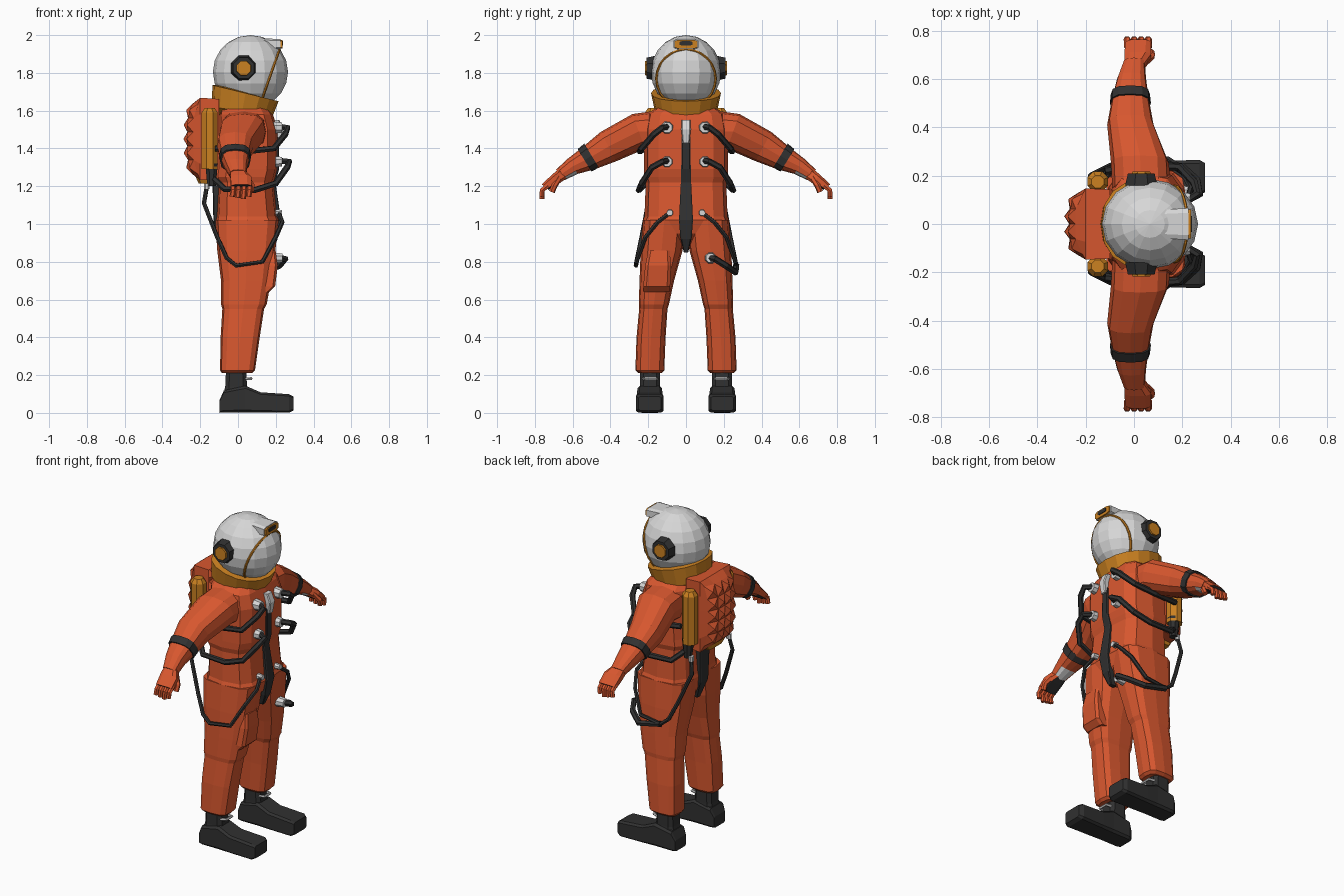
import bpy, bmesh, math
from math import cos, sin, pi
from mathutils import Vector, Matrix

if "Cube" in bpy.data.objects:
    bpy.data.objects.remove(bpy.data.objects["Cube"])


def material(name, r, g, b):
    m = bpy.data.materials.new(name)
    m.use_nodes = True
    m.diffuse_color = (r, g, b, 1)
    m.node_tree.nodes["Principled BSDF"].inputs["Base Color"].default_value = (r, g, b, 1)
    return m


SUIT = material("suit_orange", .68, .095, .028)
GOLD = material("trim_gold", .6, .22, .015)
DARK = material("rubber_black", .03, .03, .03)
WHITE = material("shell_white", .68, .68, .68)
SIDES = (("left", 1), ("right", -1))


def finish(name, bm, *mats):
    bmesh.ops.recalc_face_normals(bm, faces=bm.faces)
    me = bpy.data.meshes.new(name)
    bm.to_mesh(me)
    bm.free()
    ob = bpy.data.objects.new(name, me)
    bpy.context.collection.objects.link(ob)
    for m in mats:
        me.materials.append(m)
    return ob


def power(v, e):
    return math.copysign(abs(v) ** e, v)


def loft(name, sections, *mats, n=12, e=.6, turn=0):
    """Skin rounded-box rings, each given as centre, u axis and v axis."""
    bm = bmesh.new()
    rings = []
    for c, u, v in sections:
        angles = [2 * pi * (i + turn) / n for i in range(n)]
        rings.append([bm.verts.new(c + u * power(cos(a), e) + v * power(sin(a), e)) for a in angles])
    for a, b in zip(rings, rings[1:]):
        for i in range(n):
            j = (i + 1) % n
            bm.faces.new((a[i], a[j], b[j], b[i]))
    bm.faces.new(rings[0])
    bm.faces.new(rings[-1])
    return finish(name, bm, *mats)


def level(x0, x1, y0, y1, z, z1=None):
    """Ring seen from above; z at x0 and z1 at x1 allow a tilt."""
    z1 = z if z1 is None else z1
    return (Vector(((x0 + x1) / 2, (y0 + y1) / 2, (z + z1) / 2)),
            Vector(((x1 - x0) / 2, 0, (z1 - z) / 2)), Vector((0, (y1 - y0) / 2, 0)))


def box(name, mat, *levels):
    return loft(name, [level(*l) for l in levels], mat, n=8, e=.3, turn=.5)


def rod(name, mat, start, end, r0, r1=None, n=8):
    start, end = Vector(start), Vector(end)
    q = (end - start).to_track_quat('Z', 'Y')
    u, v = q @ Vector((1, 0, 0)), q @ Vector((0, 1, 0))
    r1 = r1 or r0
    return loft(name, [(start, u * r0, v * r0), (end, u * r1, v * r1)], mat, n=n, e=1, turn=.5)


def tube(name, mat, s, r, *pts):
    cu = bpy.data.curves.new(name, 'CURVE')
    cu.dimensions = '3D'
    cu.bevel_depth, cu.bevel_resolution, cu.use_fill_caps = r, 1, True
    sp = cu.splines.new('POLY')
    sp.points.add(len(pts) - 1)
    for p, (x, y, z) in zip(sp.points, pts):
        p.co = (x, y * s, z, 1)
    sp.use_smooth = False
    cu.materials.append(mat)
    ob = bpy.data.objects.new(name, cu)
    bpy.context.collection.objects.link(ob)


def paint(ob, rule):
    for p in ob.data.polygons:
        if rule(p.center, p.normal):
            p.material_index = 1


# Torso with jacket hem and waist seam
torso = [(-.07, .13, .07, .87), (-.11, .2, .2, .95), (-.12, .22, .228, 1.02), (-.115, .21, .22, 1.04),
         (-.105, .19, .213, 1.22), (-.12, .2, .222, 1.25), (-.115, .21, .222, 1.29),
         (-.105, .21, .22, 1.5), (-.1, .185, .205, 1.58), (-.09, .15, .14, 1.63)]
loft("torso", [level(a, b, -h, h, z) for a, b, h, z in torso], SUIT)
box("front_zip", DARK, (.14, .18, -.012, .012, .85), (.17, .21, -.03, .03, .92), (.2, .228, -.038, .038, 1.02),
    (.17, .199, -.028, .028, 1.22), (.18, .218, -.026, .026, 1.29), (.18, .218, -.024, .024, 1.46))
box("zip_clasp", WHITE, (.19, .23, -.018, .018, 1.43), (.19, .24, -.026, .026, 1.5), (.17, .22, -.024, .024, 1.55))
box("back_strap", DARK, (-.09, -.05, -.015, .015, .87), (-.13, -.09, -.04, .04, .98), (-.135, -.09, -.05, .05, 1.2))

# Collar, tilted forward
loft("collar", [level(-.11, .16, -.12, .12, 1.58, 1.545), level(-.14, .185, -.165, .165, 1.62, 1.575),
                level(-.135, .215, -.185, .185, 1.735, 1.65), level(-.1, .17, -.15, .15, 1.735, 1.66)],
     GOLD, n=16, e=.9)

# Helmet, visor rim and brow lamp
bm = bmesh.new()
bmesh.ops.create_uvsphere(bm, u_segments=16, v_segments=10, radius=1)
bm.transform(Matrix.Translation((.066, 0, 1.805)) @ Matrix.Diagonal((.199, .186, .195, 1)))
finish("helmet", bm, WHITE)
rim = [(.166 + .054 * cos(a), .157 * sin(a), 1.77 + .154 * cos(a)) for a in [pi * i / 12 for i in range(25)]]
tube("visor_rim", GOLD, 1, .007, *rim)
X, Y, Z = Vector((1, 0, 0)), Vector((0, 1, 0)), Vector((0, 0, 1))


def along_x(x, hw, z0, z1):
    return Vector((x, 0, (z0 + z1) / 2)), Y * hw, Z * (z1 - z0) / 2


loft("brow_cover", [along_x(.1, .06, 1.92, 1.985), along_x(.225, .068, 1.925, 1.98)], WHITE, n=8, e=.4, turn=.5)
loft("brow_frame", [along_x(.2, .06, 1.925, 1.972), along_x(.235, .062, 1.928, 1.976)], GOLD, n=8, e=.4, turn=.5)
loft("brow_lamp", [along_x(.22, .035, 1.945, 1.968), along_x(.239, .035, 1.945, 1.968)], DARK, n=8, e=.4, turn=.5)

# Quilted backpack: a curved grid, drawn forward, with puffed cells
bm = bmesh.new()
bmesh.ops.create_grid(bm, x_segments=4, y_segments=5, size=1)
for v in bm.verts:
    a, b = v.co.x, v.co.y
    v.co = (-.268 + .03 * a ** 4 + .025 * b ** 4, .125 * a, 1.45 + .185 * b)
cells = bm.faces[:]
for x, grow in ((-.2, 1.18), (-.1, .97)):
    rim = [ed for ed in bm.edges if ed.is_boundary]
    new = bmesh.ops.extrude_edge_only(bm, edges=rim)["geom"]
    for v in new:
        if isinstance(v, bmesh.types.BMVert):
            v.co = (x, v.co.y * grow, 1.45 + (v.co.z - 1.45) * grow)
bmesh.ops.recalc_face_normals(bm, faces=bm.faces)
if cells[0].normal.x > 0:
    bmesh.ops.reverse_faces(bm, faces=bm.faces)
bmesh.ops.poke(bm, faces=cells, offset=.022)
finish("backpack", bm, SUIT)
box("backpack_base", GOLD, (-.21, -.11, -.07, .07, 1.215), (-.23, -.11, -.09, .09, 1.26))

for side, s in SIDES:
    # Legs
    leg = [(-.085, .075, .13, .25, .21), (-.095, .09, .115, .268, .225), (-.092, .115, .108, .262, .4),
           (-.083, .138, .098, .248, .55), (-.09, .152, .09, .25, .575), (-.09, .175, .063, .246, .7),
           (-.11, .198, .018, .24, .86), (-.12, .215, .002, .228, 1.02)]
    loft(side + "_leg", [level(a, b, s * c, s * d, z) for a, b, c, d, z in leg], SUIT)

    # Boots
    loft(side + "_boot_shaft", [level(-.09, .08, s * .13, s * .255, .05), level(-.07, .05, s * .135, s * .245, .14),
                                level(-.065, .045, s * .135, s * .245, .24)], DARK, n=8, e=.5, turn=.5)
    foot = [(-.097, .055, 0, .07), (-.075, .066, 0, .12), (.04, .066, 0, .145), (.12, .07, 0, .11),
            (.27, .075, 0, .1), (.293, .062, .012, .088)]
    loft(side + "_boot_foot", [(Vector((x, s * .192, (a + b) / 2)), Y * w, Z * (b - a) / 2) for x, w, a, b in foot],
         DARK, n=8, e=.25, turn=.5)
    tube(side + "_boot_buckle", WHITE, s, .008, (.035, .155, .18), (.07, .16, .182), (.07, .215, .182), (.035, .225, .18))

    # Arms: rings lean with the sleeve
    def lean(x, y, z, hx, h, tilt):
        return Vector((x, s * y, z)), X * hx, Vector((0, s * sin(tilt), cos(tilt))) * h

    arm = [(.03, .15, 1.49, .12, .11, .1), (.025, .25, 1.49, .12, .098, .35), (-.015, .41, 1.41, .096, .088, .5),
           (-.015, .52, 1.345, .076, .066, .55), (-.01, .6, 1.305, .06, .048, .6), (0, .665, 1.26, .045, .036, .7)]
    sleeve = loft(side + "_arm", [lean(*a) for a in arm], SUIT, WHITE, e=.75)
    paint(sleeve, lambda c, m: abs(c.y) > .54 and m.z < -.3 and m.x > -.5 and abs(c.y) < .655)
    band = [(-.015, .5, 1.362, .085, .074, .55), (-.015, .537, 1.337, .081, .07, .55)]
    loft(side + "_arm_band", [lean(*b) for b in band], DARK, e=.75)

    # Hands
    hand = [(0, .65, 1.268, .042, .034, .7), (.015, .69, 1.238, .058, .032, .8), (.018, .745, 1.195, .056, .024, .9)]
    palm = loft(side + "_palm", [lean(*h) for h in hand], SUIT, DARK, n=8, e=.6, turn=.5)
    paint(palm, lambda c, m: m.z < -.5)
    for i in range(4):
        x = -.026 + .029 * i
        tube(f"{side}_finger_{i + 1}", SUIT, s, .0145, (x, .73, 1.205), (x, .762, 1.178), (x - .004, .763, 1.145 - .006 * (i % 3)))
    tube(side + "_thumb", SUIT, s, .016, (.045, .67, 1.245), (.072, .695, 1.205), (.07, .71, 1.17))

    # Ear caps
    rod(side + "_ear_ring", DARK, (.03, s * .16, 1.825), (.03, s * .208, 1.825), .072, .06)
    rod(side + "_ear_cap", GOLD, (.03, s * .18, 1.825), (.03, s * .217, 1.825), .046, .04)

    # Tanks and valves
    rod(side + "_tank", GOLD, (-.15, s * .175, 1.29), (-.15, s * .175, 1.59), .046)
    rod(side + "_tank_top", GOLD, (-.15, s * .175, 1.59), (-.15, s * .175, 1.615), .046, .028)
    rod(side + "_valve", DARK, (-.14, s * .18, 1.2), (-.14, s * .18, 1.32), .024, .036)
    rod(side + "_valve_tip", WHITE, (-.165, s * .185, 1.185), (-.165, s * .185, 1.215), .016)

    # Hoses and their sockets
    for part, z, y, r in (("upper", 1.51, .1, .036), ("lower", 1.33, .1, .034), ("waist", 1.06, .085, .02)):
        rod(f"{side}_{part}_socket", WHITE, (.17, s * y, z), (.232, s * y, z), r, r * .8)
    tube(side + "_upper_hose", DARK, s, .017, (.22, .1, 1.515), (.262, .125, 1.51), (.25, .17, 1.475),
         (.19, .235, 1.4), (.05, .245, 1.385), (-.12, .22, 1.4))
    tube(side + "_lower_hose", DARK, s, .017, (.22, .1, 1.335), (.272, .125, 1.33), (.26, .18, 1.3),
         (.2, .235, 1.215), (.09, .25, 1.18), (-.07, .245, 1.185), (-.14, .18, 1.25))
    tube(side + "_waist_hose", DARK, s, .012, (-.165, .185, 1.2), (-.18, .2, 1.11), (-.11, .235, .93),
         (-.06, .258, .82), (-.01, .265, .78), (.13, .262, .8), (.2, .215, .93), (.235, .15, 1.01), (.215, .085, 1.06))

# Left thigh hose and right thigh pocket
rod("thigh_socket", WHITE, (.16, .13, .82), (.235, .13, .82), .034, .026)
tube("thigh_hose", DARK, 1, .018, (.22, .13, .82), (.25, .155, .815), (.22, .21, .78), (.14, .262, .745), (-.01, .265, .78))
box("thigh_pocket", SUIT, (.08, .165, -.225, -.085, .64), (.09, .198, -.228, -.082, .67),
    (.1, .212, -.218, -.078, .78), (.12, .2, -.2, -.085, .86))
